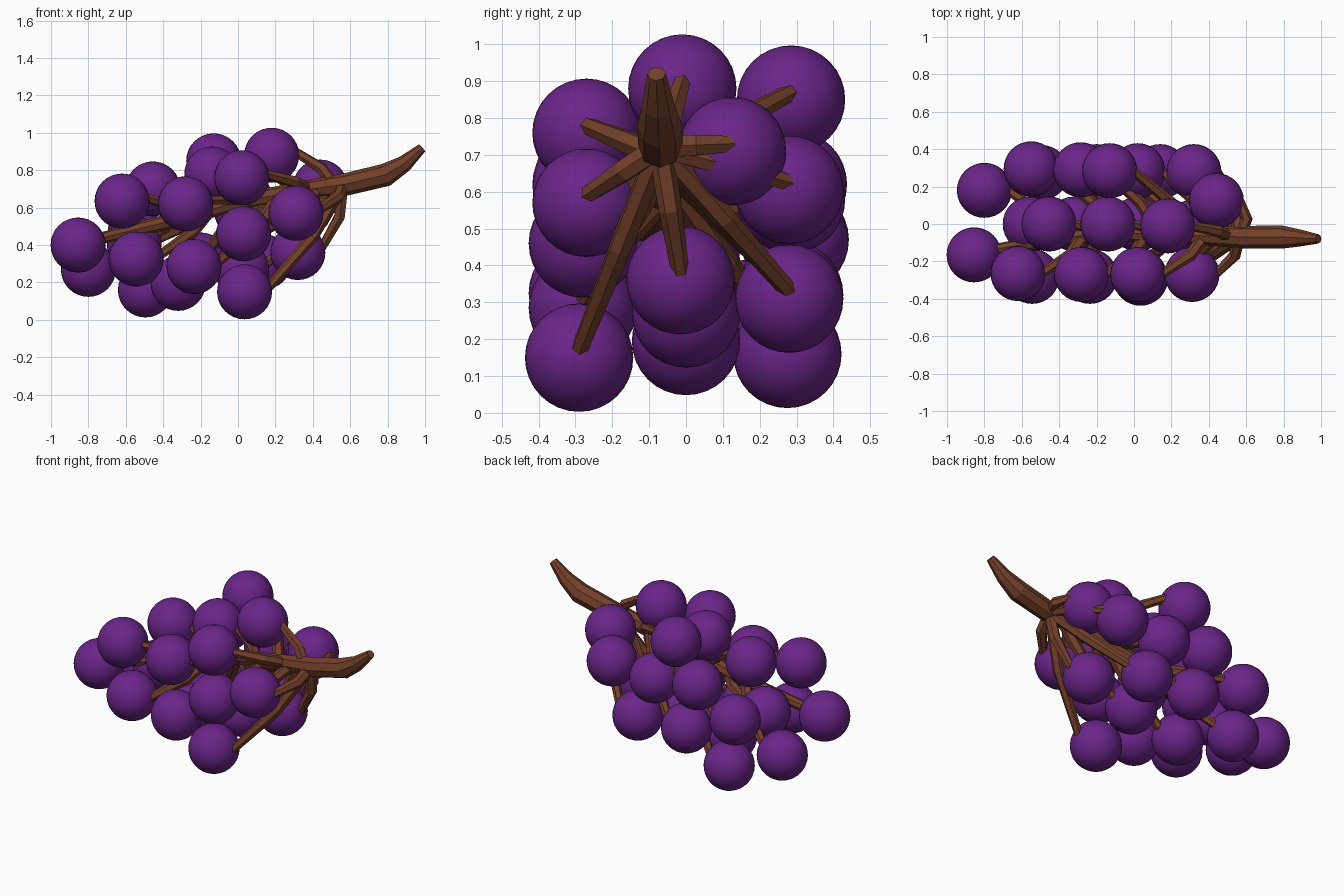
import bpy
from mathutils import Vector

if "Cube" in bpy.data.objects:
    bpy.data.objects.remove(bpy.data.objects["Cube"])


def material(name, color):
    m = bpy.data.materials.new(name)
    m.diffuse_color = color
    m.use_nodes = True
    m.node_tree.nodes["Principled BSDF"].inputs["Base Color"].default_value = m.diffuse_color
    return m


purple = material("grape_skin", (0.145, 0.018, 0.25, 1))
brown = material("stem_bark", (0.17, 0.05, 0.022, 1))


def tube(name, points, res):
    """Tapered faceted tube through (position, radius) pairs."""
    cu = bpy.data.curves.new(name, 'CURVE')
    cu.dimensions = '3D'
    cu.bevel_depth = 1.0
    cu.bevel_resolution = res
    cu.use_fill_caps = True
    sp = cu.splines.new('POLY')
    sp.points.add(len(points) - 1)
    for p, (co, r) in zip(sp.points, points):
        p.co = (*co, 1)
        p.radius = r
    sp.use_smooth = False
    ob = bpy.data.objects.new(name, cu)
    bpy.context.collection.objects.link(ob)
    bpy.ops.object.select_all(action='DESELECT')
    ob.select_set(True)
    bpy.context.view_layer.objects.active = ob
    bpy.ops.object.convert(target='MESH')
    ob = bpy.context.object
    ob.data.materials.clear()
    ob.data.materials.append(brown)
    ob.data.shade_flat()


# Grapes: front row, middle row, back row
R = 0.147
front = [(-.855, -.165, .40), (-.62, -.265, .635), (-.545, -.28, .325),
         (-.28, -.27, .62), (-.235, -.28, .285), (.02, -.27, .76),
         (.03, -.28, .46), (.31, -.27, .57), (.035, -.29, .15)]
middle = [(.18, -.01, .88), (-.14, 0, .78), (-.455, 0, .70), (.32, -.015, .36),
          (-.32, 0, .195), (-.555, 0, .41), (.02, 0, .27)]
back = [(-.80, .18, .27), (.44, .125, .71), (-.13, .285, .85),
        (-.55, .295, .47), (-.285, .29, .62), (.02, .285, .58),
        (.32, .28, .605), (.14, .28, .31), (-.20, .28, .32), (-.495, .275, .16)]
grapes = [Vector(g) for g in front + middle + back]

bpy.ops.mesh.primitive_uv_sphere_add(segments=32, ring_count=16, radius=R)
first = bpy.context.object
bpy.ops.object.shade_smooth()
first.data.materials.append(purple)
for i, g in enumerate(grapes):
    ob = first if i == 0 else bpy.data.objects.new("grape", first.data)
    if i:
        bpy.context.collection.objects.link(ob)
    ob.name = f"grape_{i + 1}"
    ob.location = g

# Main stem, from the tip down through the bunch
spine = [(Vector(c), r) for c, r in [
    ((.985, -.08, .92), .025), ((.89, -.075, .835), .045),
    ((.79, -.07, .775), .062), ((.58, -.07, .725), .06),
    ((.40, -.065, .70), .05), ((.0, -.05, .63), .045),
    ((-.35, -.07, .53), .042), ((-.76, -.14, .43), .03)]]
tube("main_stem", spine, 2)


def on_spine(x):
    for (a, _), (b, _) in zip(spine, spine[1:]):
        if b.x <= x <= a.x:
            return a.lerp(b, (a.x - x) / (a.x - b.x))
    return spine[-1][0].copy()


# Side stalks, one to each grape
for i, g in enumerate(grapes[1:]):
    end = g + Vector((.125, 0, .02))
    c = on_spine(g.x + .2)
    reach = ((g.y - c.y) ** 2 + (g.z - c.z) ** 2) ** .5
    start = on_spine(min(.56, g.x + .22 + .6 * reach))
    mid = start.lerp(end, .5) + Vector((.04, 0, 0))
    tube(f"stalk_{i + 1}", [(start, .034), (mid, .032), (end, .024)], 1)
